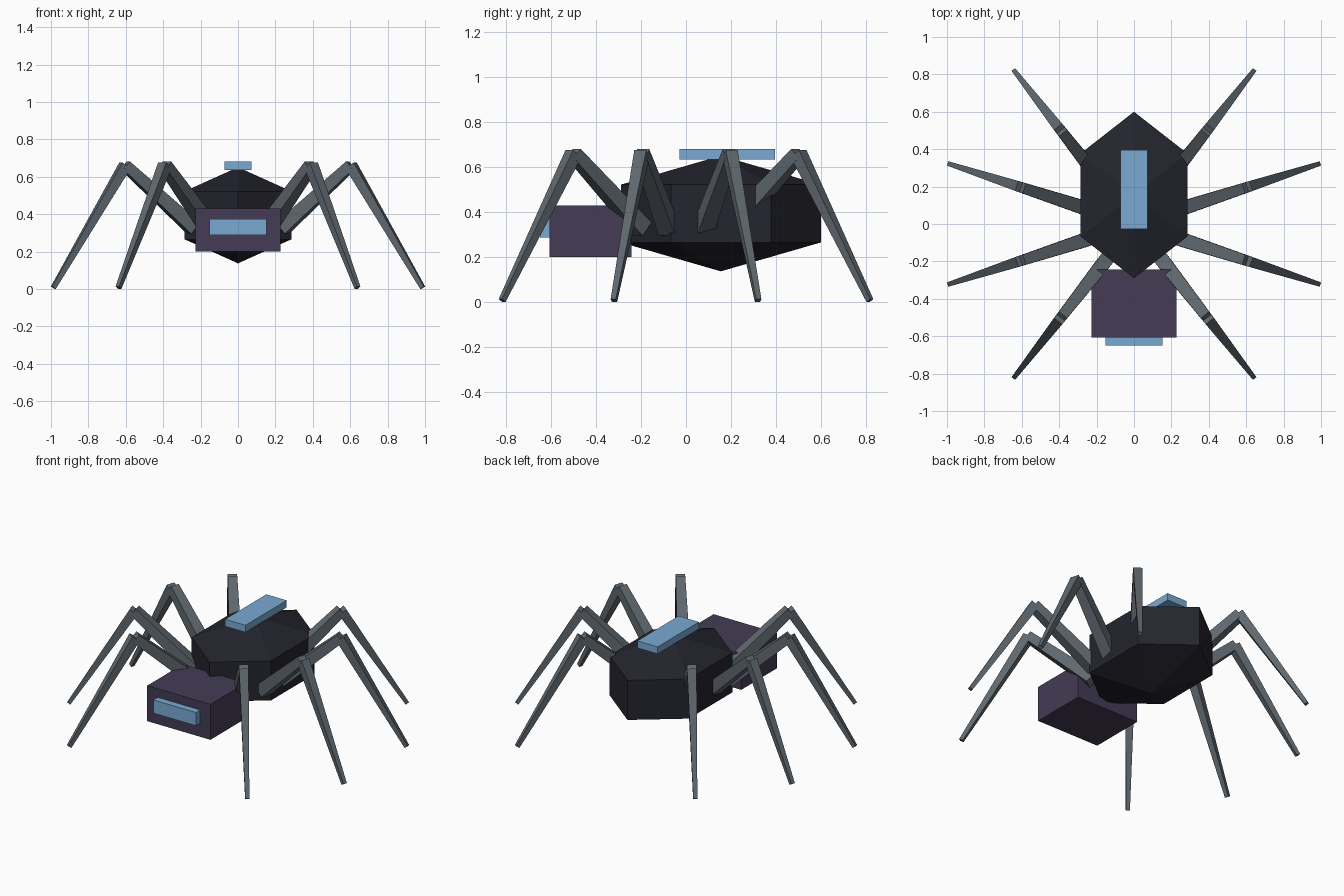
import bpy, bmesh, math
from mathutils import Vector, Matrix

default = bpy.data.objects.get("Cube")
if default:
    bpy.data.objects.remove(default, do_unlink=True)


def material(name, rgb, rough=0.7):
    m = bpy.data.materials.new(name)
    m.use_nodes = True
    m.diffuse_color = (*rgb, 1)
    bsdf = m.node_tree.nodes["Principled BSDF"]
    bsdf.inputs["Base Color"].default_value = (*rgb, 1)
    bsdf.inputs["Roughness"].default_value = rough
    return m


BLACK = material("near black", (0.018, 0.018, 0.028))
GREY = material("slate grey", (0.114, 0.138, 0.159))
PURPLE = material("dusky purple", (0.058, 0.045, 0.093))
BLUE = material("light blue", (0.195, 0.402, 0.645))


def finish(name, bm, mat):
    mesh = bpy.data.meshes.new(name)
    bmesh.ops.recalc_face_normals(bm, faces=bm.faces)
    bm.to_mesh(mesh)
    bm.free()
    mesh.materials.append(mat)
    obj = bpy.data.objects.new(name, mesh)
    bpy.context.collection.objects.link(obj)
    return obj


def box(name, low, high, mat):
    low, high = Vector(low), Vector(high)
    bm = bmesh.new()
    bmesh.ops.create_cube(bm, size=1, matrix=Matrix.Translation((low + high) / 2)
                          @ Matrix.Diagonal((*(high - low), 1)))
    return finish(name, bm, mat)


def tapered_bar(bm, start, end, w1, w2):
    """Square bar from start to end, with level top and bottom edges."""
    axis = (end - start).normalized()
    side = axis.cross(Vector((0, 0, 1))).normalized()
    up = side.cross(axis)
    rot = Matrix((side, up, axis)).transposed().to_4x4()
    bmesh.ops.create_cone(
        bm, cap_ends=True, segments=4, depth=(end - start).length,
        radius1=w1 / math.sqrt(2), radius2=w2 / math.sqrt(2),
        matrix=Matrix.Translation((start + end) / 2) @ rot
        @ Matrix.Rotation(math.pi / 4, 4, 'Z'))


# Body: six-sided, three-ring sphere, stretched front to back
bm = bmesh.new()
bmesh.ops.create_uvsphere(bm, u_segments=6, v_segments=3, radius=1)
bmesh.ops.rotate(bm, verts=bm.verts, matrix=Matrix.Rotation(math.pi / 6, 3, 'Z'))
# Put a corner of the hexagon on the centre line
if max(v.co.y for v in bm.verts) < 0.8:
    bmesh.ops.rotate(bm, verts=bm.verts, matrix=Matrix.Rotation(math.pi / 6, 3, 'Z'))
bmesh.ops.transform(bm, verts=bm.verts, matrix=Matrix.Translation((0, 0.155, 0.394))
                    @ Matrix.Diagonal((0.38, 0.514, 0.257, 1)))
finish("body", bm, BLACK)

# Head, visor and back plate
box("head", (-0.227, -0.607, 0.2), (0.227, -0.242, 0.43), PURPLE)
box("visor", (-0.153, -0.65, 0.288), (0.153, -0.59, 0.374), BLUE)
box("back_plate", (-0.073, -0.028, 0.635), (0.073, 0.395, 0.681), BLUE)

# Legs: four on each side, fanned around the centre
for side, sx in (("left", 1), ("right", -1)):
    for place, angle in (("front", -52), ("mid_front", -18), ("mid_back", 18), ("back", 52)):
        a = math.radians(angle)
        out = Vector((sx * math.cos(a), math.sin(a), 0))
        hip, knee, foot = (out * r + Vector((0, 0, z))
                           for r, z in ((0.25, 0.325), (0.635, 0.661), (1.038, 0.007)))
        bm = bmesh.new()
        tapered_bar(bm, hip, knee, 0.078, 0.056)
        tapered_bar(bm, knee, foot, 0.056, 0.024)
        finish(f"{side}_{place}_leg", bm, GREY)
